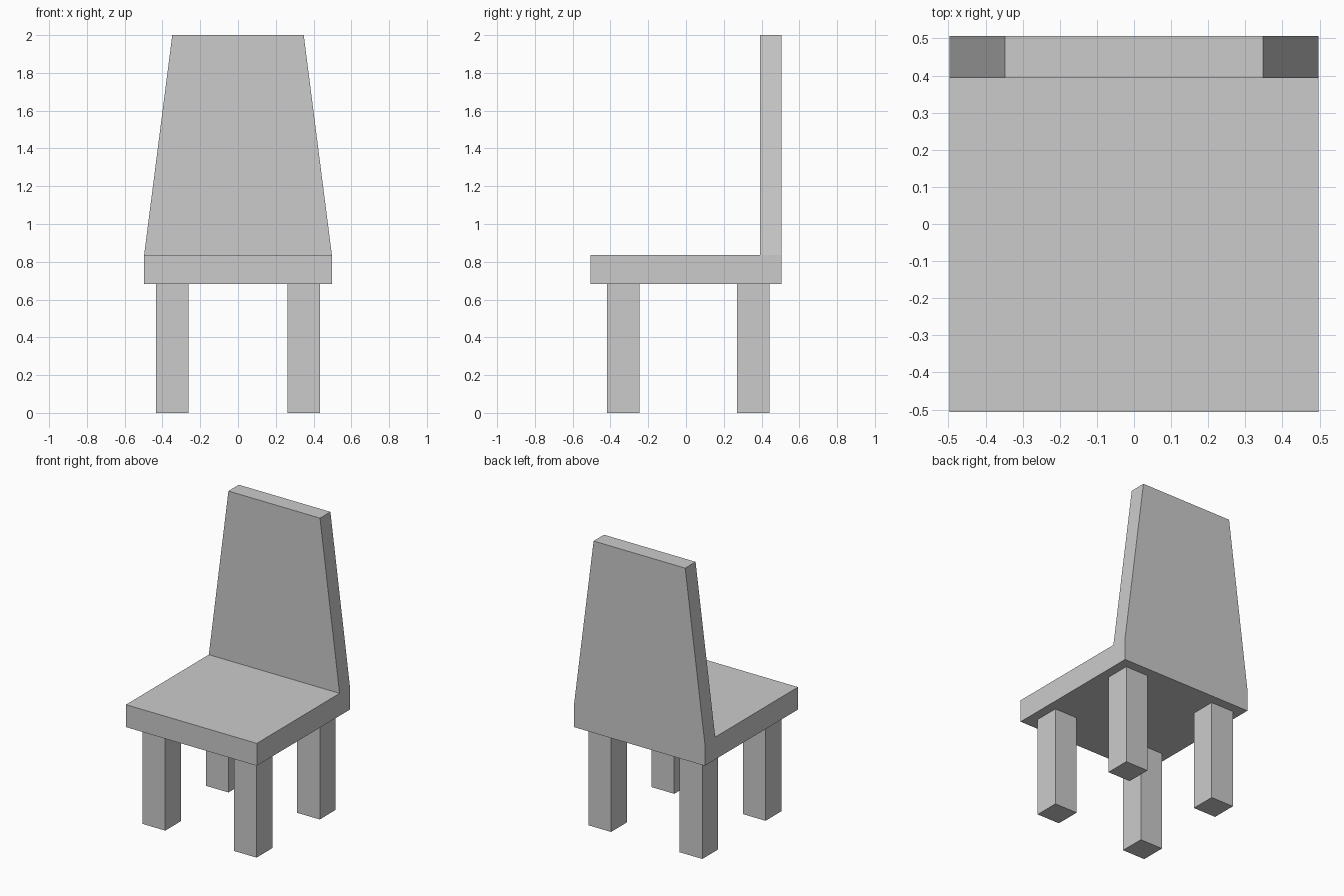
import bpy
import bmesh

if "Cube" in bpy.data.objects:
    bpy.data.objects.remove(bpy.data.objects["Cube"])

grey = bpy.data.materials.new("plain grey")
grey.diffuse_color = (0.6, 0.6, 0.6, 1.0)
grey.use_nodes = True
grey.node_tree.nodes["Principled BSDF"].inputs["Base Color"].default_value = grey.diffuse_color


def extrude_profile(name, profile, offset):
    """Solid made by sweeping a flat outline along an offset vector."""
    bm = bmesh.new()
    face = bm.faces.new([bm.verts.new(p) for p in profile])
    swept = bmesh.ops.extrude_face_region(bm, geom=[face])
    verts = [g for g in swept["geom"] if isinstance(g, bmesh.types.BMVert)]
    bmesh.ops.translate(bm, verts=verts, vec=offset)
    bmesh.ops.recalc_face_normals(bm, faces=bm.faces)
    mesh = bpy.data.meshes.new(name)
    bm.to_mesh(mesh)
    bm.free()
    mesh.materials.append(grey)
    obj = bpy.data.objects.new(name, mesh)
    bpy.context.collection.objects.link(obj)
    return obj


def box(name, x0, x1, y0, y1, z0, z1):
    outline = [(x0, y0, z0), (x1, y0, z0), (x1, y1, z0), (x0, y1, z0)]
    return extrude_profile(name, outline, (0, 0, z1 - z0))


HALF_W, DEPTH, BACK_Y = 0.497, 0.506, 0.393
SEAT_Z, SEAT_TOP = 0.682, 0.836

# Seat slab, ending at the front of the backrest
box("seat", -HALF_W, HALF_W, -DEPTH, BACK_Y, SEAT_Z, SEAT_TOP)

# Backrest: straight beside the seat, tapering above it
extrude_profile("backrest", [
    (-HALF_W, BACK_Y, SEAT_Z), (HALF_W, BACK_Y, SEAT_Z),
    (HALF_W, BACK_Y, SEAT_TOP), (0.348, BACK_Y, 2.0),
    (-0.348, BACK_Y, 2.0), (-HALF_W, BACK_Y, SEAT_TOP),
], (0, DEPTH - BACK_Y, 0))

# Four square legs
for side, x in (("left", -0.347), ("right", 0.347)):
    for end, y in (("front", -0.331), ("back", 0.355)):
        box(f"{end}_{side}_leg", x - 0.086, x + 0.086,
            y - 0.086, y + 0.086, 0.0, SEAT_Z)
